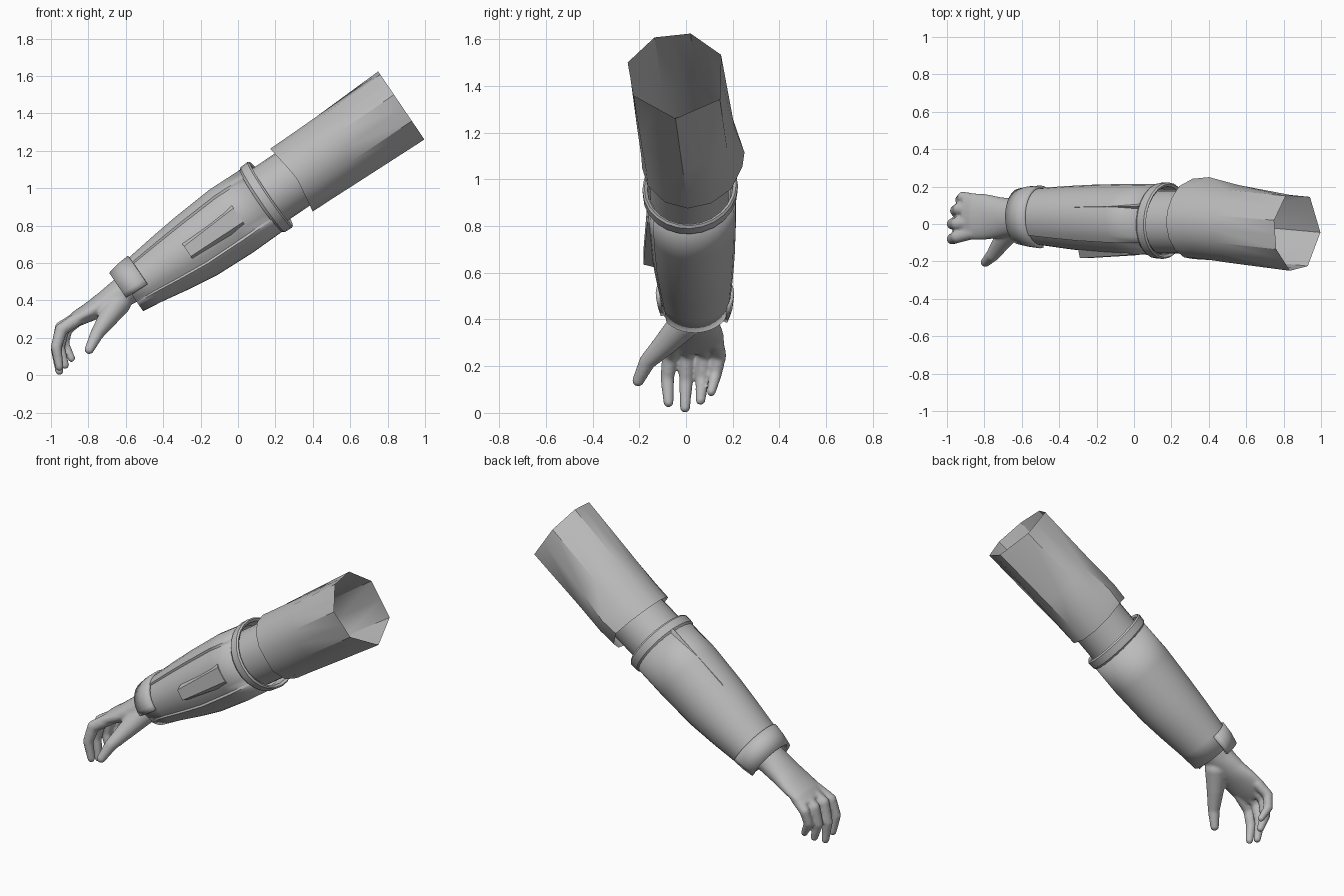
import bpy, bmesh, math
from mathutils import Vector

if "Cube" in bpy.data.objects:
    bpy.data.objects.remove(bpy.data.objects["Cube"])

grey = bpy.data.materials.new("plain_grey")
grey.diffuse_color = (0.5, 0.5, 0.5, 1)
grey.use_nodes = True
grey.node_tree.nodes["Principled BSDF"].inputs["Base Color"].default_value = grey.diffuse_color

# Arm frame: t runs along the arm towards the shoulder, h across it (up), y sideways
ANG = math.radians(34.2)
C, S = math.cos(ANG), math.sin(ANG)


def P(t, h, y):
    return Vector((0.17 + t * C - h * S, y, 0.965 + t * S + h * C))


def finish(name, bm, angle=35, thickness=0):
    bmesh.ops.recalc_face_normals(bm, faces=bm.faces)
    me = bpy.data.meshes.new(name)
    bm.to_mesh(me)
    bm.free()
    me.materials.append(grey)
    ob = bpy.data.objects.new(name, me)
    bpy.context.collection.objects.link(ob)
    bpy.ops.object.select_all(action='DESELECT')
    ob.select_set(True)
    bpy.context.view_layer.objects.active = ob
    bpy.ops.object.shade_smooth_by_angle(angle=math.radians(angle))
    if thickness:
        m = ob.modifiers.new("wall", 'SOLIDIFY')
        m.thickness = thickness
        m.offset = -1
    return ob


def loft(bm, rings, closed=True, caps=False):
    """Skin a list of equal-length point rings."""
    vs = [[bm.verts.new(p) for p in r] for r in rings]
    n = len(vs[0])
    for a, b in zip(vs, vs[1:]):
        for i in range(n if closed else n - 1):
            j = (i + 1) % n
            bm.faces.new((a[i], a[j], b[j], b[i]))
    if caps:
        bm.faces.new(vs[0])
        bm.faces.new(vs[-1])


def part(name, rings, closed=True, caps=False, angle=35, thickness=0):
    bm = bmesh.new()
    loft(bm, rings, closed, caps)
    return finish(name, bm, angle, thickness)


def oval(t, hc, rh, yc, ry, angles, tilt=0):
    out = []
    for a in angles:
        k = 1.0
        if isinstance(a, tuple):
            a, k = a
        c, s = math.cos(math.radians(a)), math.sin(math.radians(a))
        out.append(P(t + tilt * c, hc + k * rh * s, yc + k * ry * c))
    return out


full = [i * 15 for i in range(24)]

# Sleeve: rounded at the elbow, seven-sided at the open shoulder end
hept = [(0.15, 0.11), (0.02, 0.22), (-0.135, 0.2), (-0.25, 0.07),
        (-0.225, -0.1), (-0.045, -0.22), (0.145, -0.12)]
end = []
for i, (y, h) in enumerate(hept):
    y2, h2 = hept[(i + 1) % 7]
    end += [(y, h), ((y + y2) / 2, (h + h2) / 2)]


def sleeve_ring(t, mix, bump):
    out = []
    for y, h in end:
        a = math.atan2(h, y + 0.04)
        c, s = math.cos(a), math.sin(a)
        ry = 0.2 + bump * max(0, c) ** 3
        tt = t + (1 - mix) * 0.03 * (1 - abs(s))
        out.append(P(tt, h * mix + 0.203 * s * (1 - mix),
                     y * mix + (0.012 + ry * c) * (1 - mix)))
    return out


part("upper_sleeve", [sleeve_ring(0.14, 0, 0.03), sleeve_ring(0.25, 0.1, 0.05),
                      sleeve_ring(0.45, 0.42, 0.04), sleeve_ring(0.85, 1, 0)])

# Elbow tube between sleeve and forearm guard
part("elbow_tube", [oval(t, 0, 0.168, 0.012, 0.17, full) for t in (-0.15, 0.05, 0.3)])

# Forearm guard with a recessed front panel
shape = ([216 + i * 272 / 24 for i in range(25)]
         + [(130 + i * 12, 0.94) for i in range(8)])
stations = [(-0.91, -0.002, 0.132, 0.036, 0.148), (-0.8, 0, 0.148, 0.035, 0.158),
            (-0.64, -0.003, 0.172, 0.03, 0.173), (-0.48, -0.005, 0.192, 0.025, 0.185),
            (-0.25, 0, 0.205, 0.02, 0.195), (-0.04, 0, 0.2, 0.018, 0.195)]
part("forearm_guard", [oval(*s, shape) for s in stations], angle=30, thickness=0.012)

# Raised collar at the elbow end of the guard
part("guard_collar", [oval(t, 0, 0.2 * k, 0.018, 0.193 * k, full, 0.015) for t, k in
                      ((-0.06, 0.99), (-0.045, 1.05), (0.0, 1.06), (0.01, 1.02),
                       (0.0, 0.95), (-0.06, 0.9))], angle=30)

# Cuff wrapped over the top of the wrist
arc = [-25 + i * 215 / 18 for i in range(19)]
part("wrist_cuff", [oval(-0.945, 0, 0.138, 0.04, 0.15, arc),
                    oval(-0.88, 0, 0.152, 0.04, 0.162, arc),
                    oval(-0.81, 0, 0.158, 0.038, 0.168, arc)],
     closed=False, thickness=0.022)

# Raised wedge on the front panel
part("front_wedge", [
    [P(-0.535, h, y) for h, y in ((0.048, -0.13), (0.03, -0.183), (-0.035, -0.183), (-0.05, -0.13))],
    [P(-0.2, h, y) for h, y in ((0.08, -0.14), (0.05, -0.166), (-0.04, -0.166), (-0.07, -0.14))]],
    caps=True)

# Thin fold along the top of the guard
part("top_fold", [
    [P(-0.47, 0.17, 0.087), P(-0.47, 0.178, 0.09), P(-0.47, 0.17, 0.093)],
    [P(-0.04, 0.18, 0.07), P(-0.04, 0.202, 0.095), P(-0.04, 0.175, 0.108)]], caps=True)

# Hand: palm loft, finger and thumb tubes fused by a remesh
bm = bmesh.new()
palm = [(-0.53, 0.5, 0.09, 0.105, 0.04), (-0.63, 0.435, 0.08, 0.098, 0.038),
        (-0.71, 0.385, 0.066, 0.108, 0.035), (-0.79, 0.34, 0.052, 0.122, 0.038),
        (-0.86, 0.303, 0.043, 0.125, 0.04), (-0.91, 0.272, 0.03, 0.112, 0.04)]
loft(bm, [[Vector((x - rh * math.sin(math.radians(a)) * S, y + ry * math.cos(math.radians(a)),
                   z + rh * math.sin(math.radians(a)) * C)) for a in full]
          for x, z, rh, ry, y in palm], caps=True)


def ball(p, r):
    res = bmesh.ops.create_icosphere(bm, subdivisions=3, radius=r)
    bmesh.ops.translate(bm, verts=res["verts"], vec=p)


def limb(points, radii):
    pts = [Vector(p) for p in points]
    for p, r in zip(pts, radii):
        ball(p, r)
    for a, b, r1, r2 in zip(pts, pts[1:], radii, radii[1:]):
        d = b - a
        rot = d.to_track_quat('Z', 'Y').to_matrix().to_4x4()
        rot.translation = (a + b) / 2
        bmesh.ops.create_cone(bm, cap_ends=True, segments=16, radius1=r1, radius2=r2,
                              depth=d.length, matrix=rot)


fr = (0.036, 0.034, 0.03, 0.022)
limb([(-0.86, -0.045, 0.3), (-0.945, -0.068, 0.245), (-0.972, -0.08, 0.15), (-0.955, -0.075, 0.045)], fr)
limb([(-0.86, 0.015, 0.305), (-0.945, 0.002, 0.255), (-0.972, 0.0, 0.14), (-0.955, -0.004, 0.022)], fr)
limb([(-0.86, 0.08, 0.303), (-0.935, 0.08, 0.25), (-0.955, 0.07, 0.15), (-0.925, 0.062, 0.055)], fr)
limb([(-0.85, 0.13, 0.3), (-0.915, 0.143, 0.245), (-0.93, 0.128, 0.17), (-0.89, 0.108, 0.09)],
     (0.033, 0.03, 0.027, 0.02))
limb([(-0.64, -0.005, 0.385), (-0.7, -0.085, 0.3), (-0.755, -0.165, 0.22), (-0.795, -0.205, 0.138)],
     (0.068, 0.052, 0.036, 0.026))
hand = finish("hand", bm, 180)
m = hand.modifiers.new("fuse", 'REMESH')
m.mode = 'VOXEL'
m.voxel_size = 0.008
m.use_smooth_shade = True
m = hand.modifiers.new("soften", 'SMOOTH')
m.factor = 0.5
m.iterations = 6
